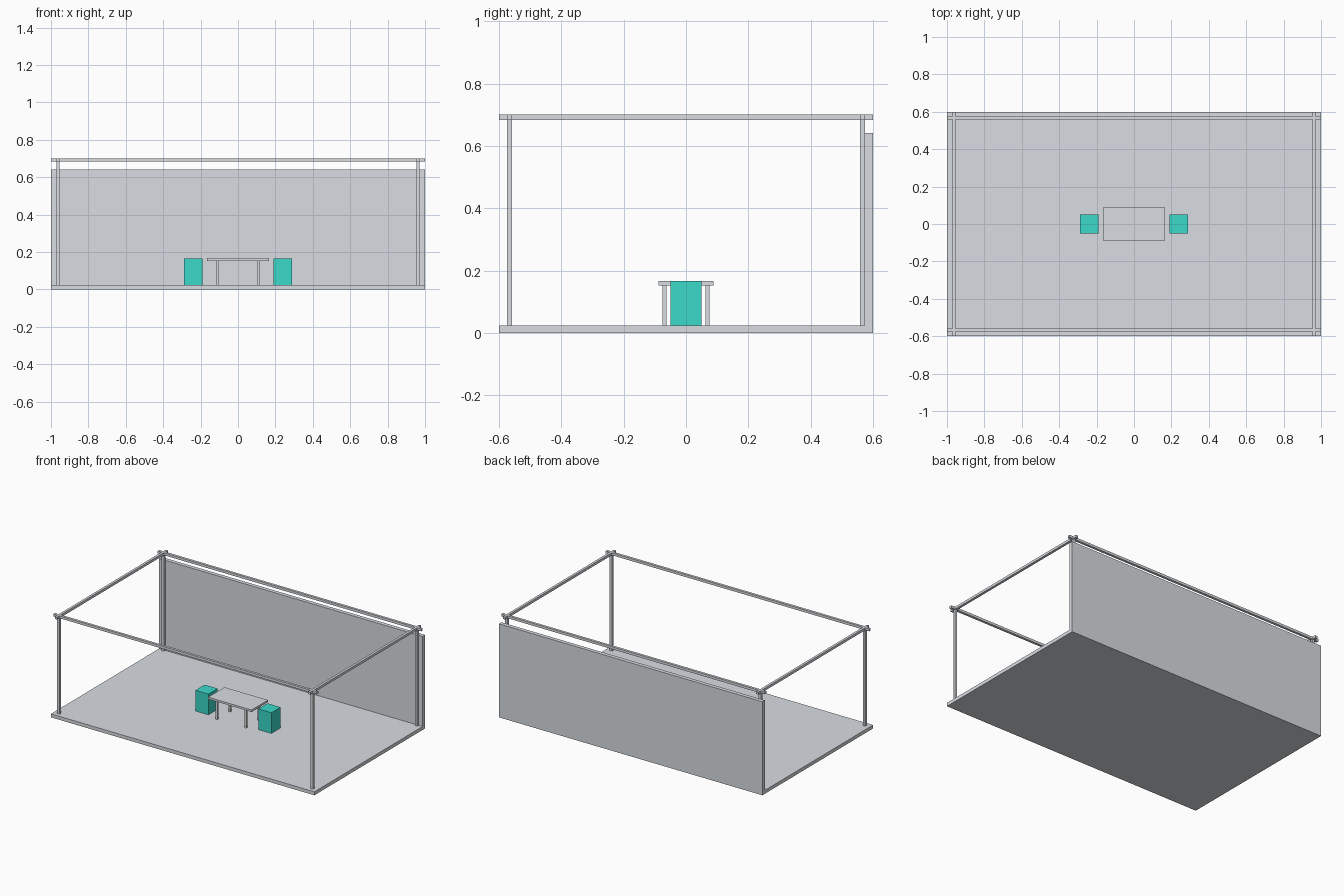
import bpy

if "Cube" in bpy.data.objects:
    bpy.data.objects.remove(bpy.data.objects["Cube"])


def material(name, rgb):
    m = bpy.data.materials.new(name)
    m.diffuse_color = (*rgb, 1.0)
    m.use_nodes = True
    m.node_tree.nodes["Principled BSDF"].inputs["Base Color"].default_value = m.diffuse_color
    return m


GREY = material("light grey", (0.69, 0.72, 0.755))
TEAL = material("teal", (0.045, 0.69, 0.59))


def box(name, x, y, z, mat):
    """Box from (min, max) ranges on each axis."""
    bpy.ops.mesh.primitive_cube_add(size=1, location=[sum(r) / 2 for r in (x, y, z)])
    ob = bpy.context.object
    ob.name = name
    ob.scale = [r[1] - r[0] for r in (x, y, z)]
    bpy.ops.object.transform_apply(location=False, rotation=False, scale=True)
    ob.data.materials.append(mat)
    return ob


def around(c, width):
    return (c - width / 2, c + width / 2)


FLOOR = 0.024
PX, PY, BAR = 0.962, 0.566, 0.017   # frame centre lines and bar width
TOP = 0.7

# floor and back wall
box("floor", (-1, 1), (-0.6, 0.6), (0, FLOOR), GREY)
box("back_wall", (-1, 1), (0.573, 0.6), (0, 0.642), GREY)

# frame: four posts under crossing top rails
for sx, side in ((-1, "left"), (1, "right")):
    for sy, end in ((-1, "front"), (1, "back")):
        box(f"{end}_{side}_post", around(sx * PX, BAR), around(sy * PY, BAR),
            (FLOOR, TOP - BAR), GREY)
    box(f"{side}_rail", around(sx * PX, BAR), (-0.6, 0.6), (TOP - BAR, TOP), GREY)
for sy, end in ((-1, "front"), (1, "back")):
    box(f"{end}_rail", (-1, 1), around(sy * PY, BAR), (TOP - BAR, TOP), GREY)

# table
box("table_top", around(0, 0.33), around(0, 0.178), (0.153, 0.167), GREY)
for sx, side in ((-1, "left"), (1, "right")):
    for sy, end in ((-1, "front"), (1, "back")):
        box(f"table_{end}_{side}_leg", around(sx * 0.11, 0.014),
            around(sy * 0.069, 0.014), (FLOOR, 0.153), GREY)
    # block seats
    box(f"{side}_seat", around(sx * 0.239, 0.099), around(0, 0.1), (FLOOR, 0.166), TEAL)
